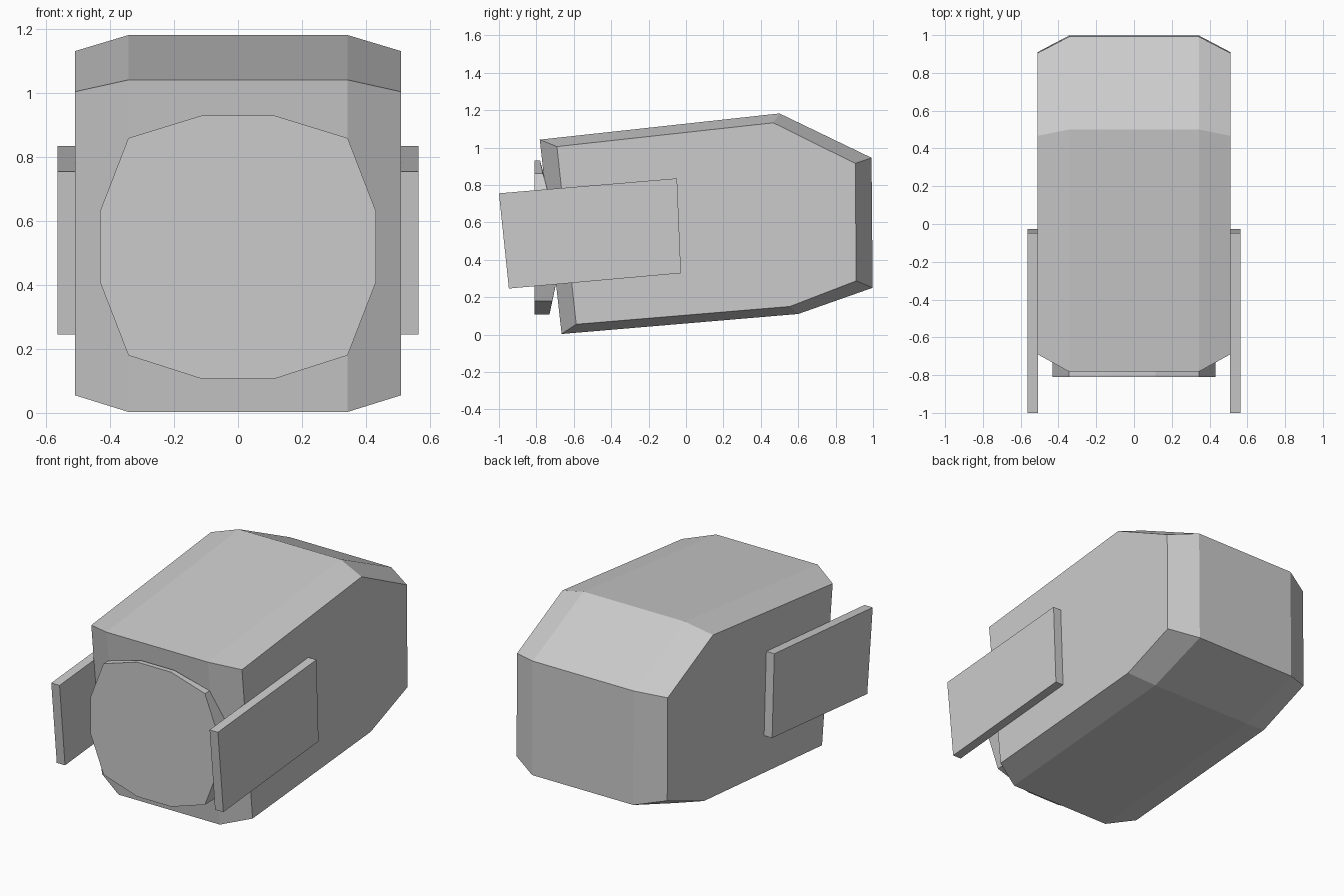
import bpy, bmesh

if "Cube" in bpy.data.objects:
    bpy.data.objects.remove(bpy.data.objects["Cube"])


def loft(name, rings):
    """Skin a closed solid through rings that share a point count."""
    bm = bmesh.new()
    loops = [[bm.verts.new(p) for p in ring] for ring in rings]
    n = len(loops[0])
    for a, b in zip(loops, loops[1:]):
        for i in range(n):
            j = (i + 1) % n
            bm.faces.new((a[i], a[j], b[j], b[i]))
    bm.faces.new(loops[0])
    bm.faces.new(loops[-1])
    bmesh.ops.recalc_face_normals(bm, faces=bm.faces)
    mesh = bpy.data.meshes.new(name)
    bm.to_mesh(mesh)
    bm.free()
    obj = bpy.data.objects.new(name, mesh)
    bpy.context.collection.objects.link(obj)
    return obj


def at_x(profile, x):
    return [(x, y, z) for y, z in profile]


# Body: full side profile in the middle, inset profile on both flanks
middle = [(-0.782, 1.042), (0.5, 1.182), (0.992, 0.945),
          (0.998, 0.25), (0.6, 0.11), (-0.665, 0.003)]
flank = [(-0.69, 1.005), (0.467, 1.132), (0.905, 0.915),
         (0.91, 0.287), (0.555, 0.15), (-0.587, 0.055)]
loft("body", [at_x(flank, -0.51), at_x(middle, -0.343),
              at_x(middle, 0.343), at_x(flank, 0.51)])

# Front plate: twelve-sided, its rear rim follows the slanted, chamfered body
half = [(0.115, 0.93, -0.78), (0.343, 0.86, -0.765), (0.432, 0.63, -0.70),
        (0.432, 0.41, -0.665), (0.343, 0.18, -0.715), (0.115, 0.107, -0.73)]
outline = half + [(-x, z, y) for x, z, y in reversed(half)]
loft("front_plate", [[(x, -0.81, z) for x, z, y in outline],
                     [(x, y, z) for x, z, y in outline]])

# Side panels: thin slabs flush against the flanks
panel = [(-1.0, 0.755), (-0.048, 0.835), (-0.027, 0.328), (-0.947, 0.246)]
for side, name in ((-1, "left_panel"), (1, "right_panel")):
    loft(name, [at_x(panel, side * 0.508), at_x(panel, side * 0.564)])
